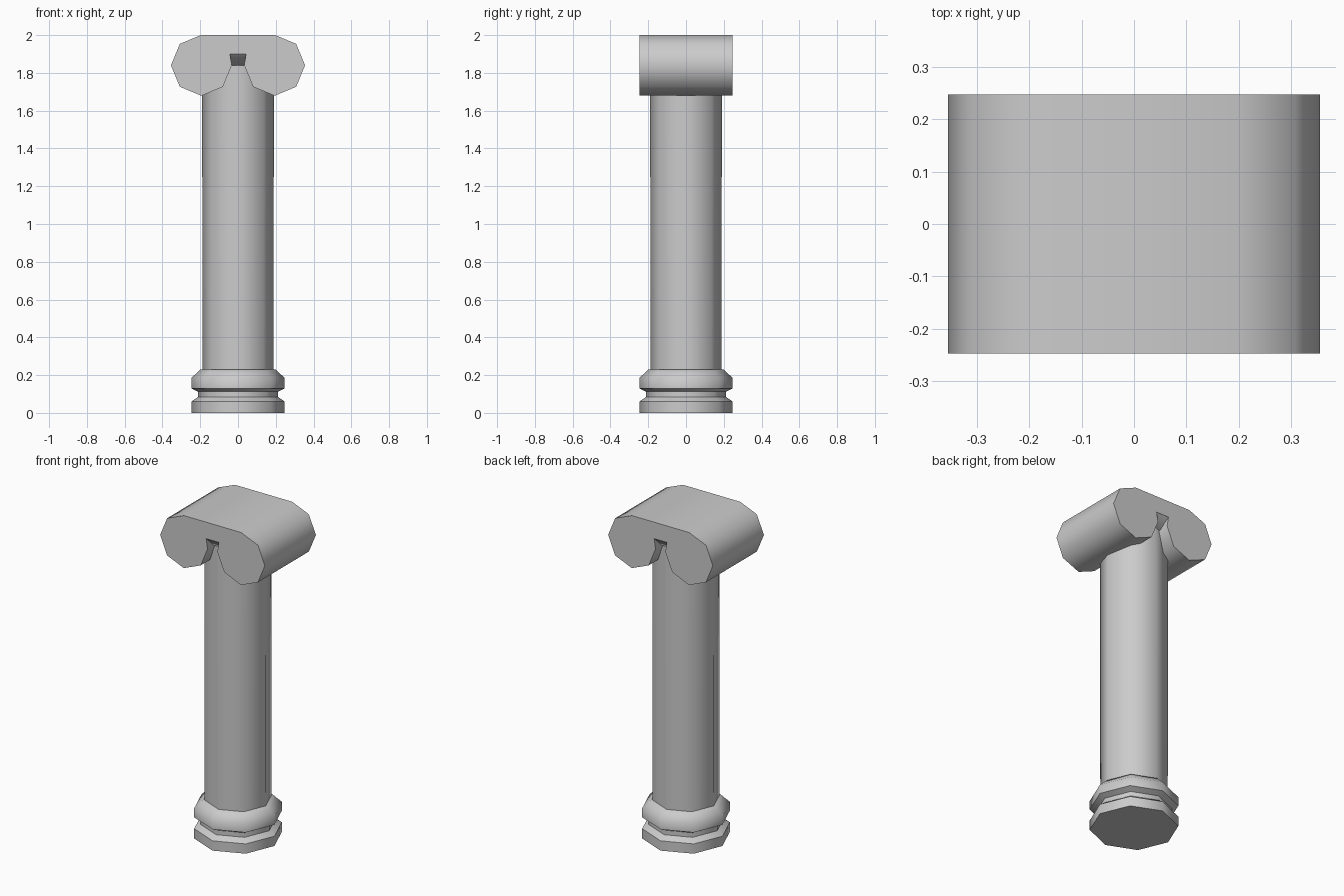
import bpy, bmesh, math

cube = bpy.data.objects.get("Cube")
if cube:
    bpy.data.objects.remove(cube, do_unlink=True)

stone = bpy.data.materials.new("grey stone")
stone.use_nodes = True
grey = (0.6, 0.6, 0.6, 1)
stone.diffuse_color = grey
stone.node_tree.nodes["Principled BSDF"].inputs["Base Color"].default_value = grey


def finish(name, bm, angle=48):
    bmesh.ops.recalc_face_normals(bm, faces=bm.faces[:])
    mesh = bpy.data.meshes.new(name)
    bm.to_mesh(mesh)
    bm.free()
    mesh.materials.append(stone)
    ob = bpy.data.objects.new(name, mesh)
    bpy.context.collection.objects.link(ob)
    bpy.ops.object.select_all(action='DESELECT')
    ob.select_set(True)
    bpy.context.view_layer.objects.active = ob
    bpy.ops.object.shade_smooth_by_angle(angle=math.radians(angle))
    return ob


def turned(name, profile, sides=8):
    """Closed solid turned about z from (radius, height) pairs."""
    bm = bmesh.new()
    rings = []
    for r, z in profile:
        rings.append([bm.verts.new((r * math.cos(math.tau * i / sides),
                                    r * math.sin(math.tau * i / sides), z))
                      for i in range(sides)])
    for a, b in zip(rings, rings[1:]):
        for i in range(sides):
            j = (i + 1) % sides
            bm.faces.new((a[i], a[j], b[j], b[i]))
    bm.faces.new(rings[0])
    bm.faces.new(rings[-1])
    return finish(name, bm)


def extruded(name, outline, axis, half):
    """Outline swept symmetrically along the x or y axis."""
    bm = bmesh.new()

    def place(p, s):
        return (s, p[0], p[1]) if axis == 'x' else (p[0], s, p[1])
    near = [bm.verts.new(place(p, -half)) for p in outline]
    far = [bm.verts.new(place(p, half)) for p in outline]
    n = len(outline)
    for i in range(n):
        j = (i + 1) % n
        bm.faces.new((near[i], near[j], far[j], far[i]))
    bm.faces.new(near)
    bm.faces.new(far)
    return finish(name, bm)


# Moulded octagonal base
turned("base", [(0.247, 0), (0.247, 0.06), (0.212, 0.084), (0.212, 0.112),
                (0.247, 0.13), (0.247, 0.185), (0.215, 0.215), (0.2, 0.23)])

# Plain octagonal shaft
turned("shaft", [(0.188, 0.2), (0.19, 1.86)])

# Scroll capital: two octagonal rolls joined by a flat top
cx, cz, r = 0.194, 1.84, 0.161
half = [(cx + r * math.sin(k * math.pi / 4), cz + r * math.cos(k * math.pi / 4))
        for k in range(7)]
half.append((0.043, 1.9))
outline = half + [(-x, z) for x, z in reversed(half)]
extruded("capital", outline, 'y', 0.247)

# Sloping soffit between the rolls
extruded("soffit", [(-0.246, 1.9), (-0.188, 1.84), (0.188, 1.84), (0.246, 1.9)],
         'x', 0.042)
